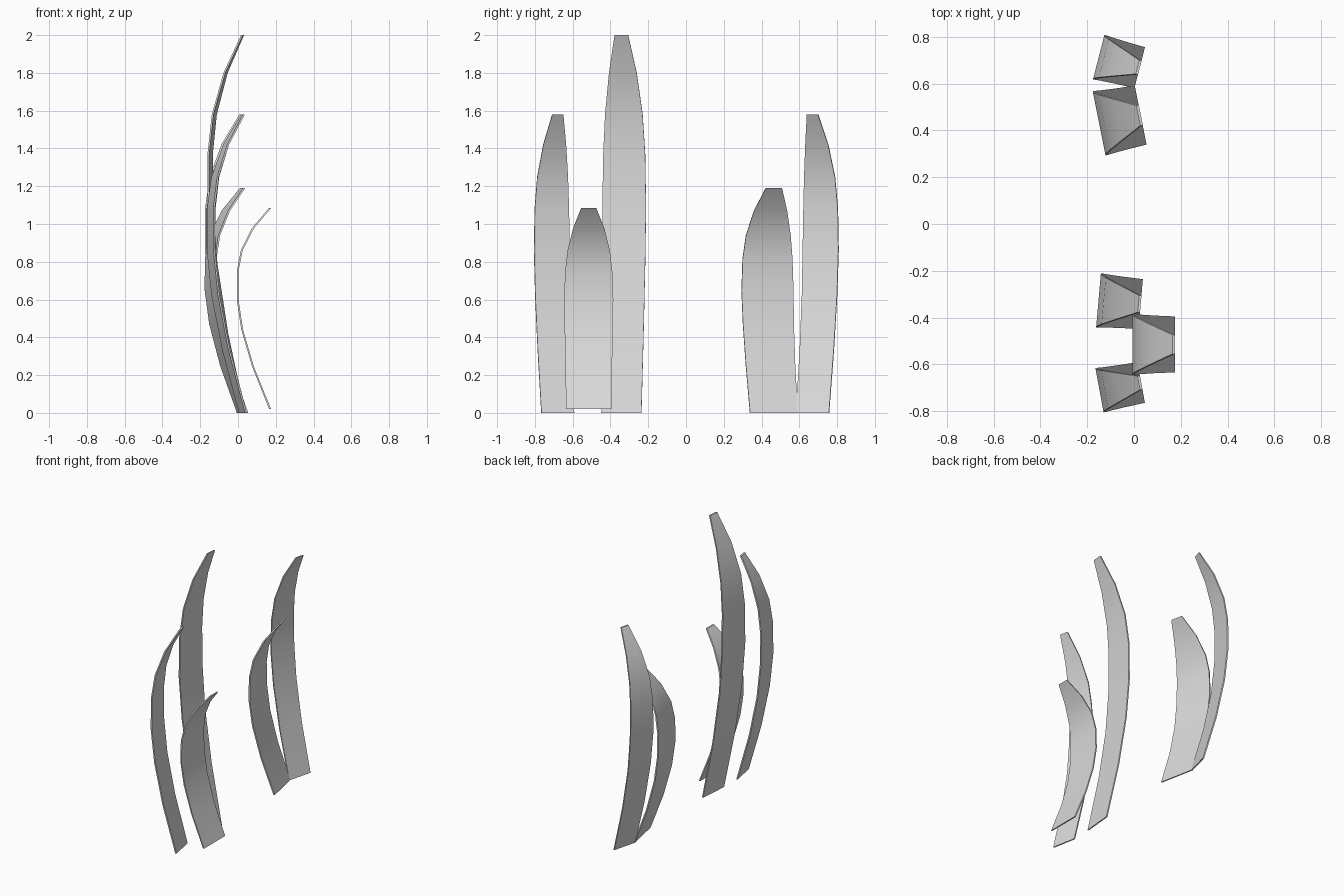
import bpy, bmesh, math
from mathutils import Matrix, Vector

cube = bpy.data.objects.get("Cube")
if cube:
    bpy.data.objects.remove(cube, do_unlink=True)

grey = bpy.data.materials.new("light grey")
grey.use_nodes = True
COLOUR = (0.7, 0.7, 0.7, 1)
grey.diffuse_color = COLOUR
grey.node_tree.nodes["Principled BSDF"].inputs["Base Color"].default_value = COLOUR

# Shared blade profile: bow along x, height fraction, width fraction
PROFILE = [(0, 0, .92), (-.09, .21, .95), (-.148, .395, .98), (-.172, .545, 1),
           (-.172, .685, .96), (-.15, .79, .86), (-.09, .9, .635), (0, 1, .31)]
THICKNESS = 0.009


def blade(name, x, y, bottom, top, half_width, turn):
    """A thin curved blade bowed towards -x, turned about its foot."""
    height = top - bottom
    points = [Vector((bow, 0, f * height)) for bow, f, w in PROFILE]
    bm = bmesh.new()
    rings = []
    for i, (p, (bow, f, w)) in enumerate(zip(points, PROFILE)):
        along = points[min(i + 1, len(points) - 1)] - points[max(i - 1, 0)]
        dx = THICKNESS / 2 * along.length / along.z
        hw = half_width * w
        rings.append([bm.verts.new((p.x + sx * dx, sy * hw, p.z))
                      for sx, sy in ((-1, -1), (1, -1), (1, 1), (-1, 1))])
    for low, high in zip(rings, rings[1:]):
        for k in range(4):
            n = (k + 1) % 4
            bm.faces.new((low[k], low[n], high[n], high[k]))
    bm.faces.new(rings[0][::-1])
    bm.faces.new(rings[-1])
    bmesh.ops.recalc_face_normals(bm, faces=bm.faces)
    bm.transform(Matrix.Translation((x, y, bottom)) @
                 Matrix.Rotation(math.radians(turn), 4, "Z"))
    mesh = bpy.data.meshes.new(name)
    bm.to_mesh(mesh)
    bm.free()
    mesh.materials.append(grey)
    obj = bpy.data.objects.new(name, mesh)
    bpy.context.collection.objects.link(obj)
    bpy.ops.object.select_all(action="DESELECT")
    obj.select_set(True)
    bpy.context.view_layer.objects.active = obj
    bpy.ops.object.shade_smooth_by_angle(angle=math.radians(30))


# Front cluster of three, back cluster of two
blade("front_tall_blade", .024, -.342, 0, 2, .116, -5)
blade("front_outer_blade", .026, -.679, 0, 1.58, .096, 10.5)
blade("front_short_blade", .17, -.515, .02, 1.085, .13, 0)
blade("back_short_blade", .024, .465, 0, 1.19, .14, 11.3)
blade("back_outer_blade", .02, .67, 0, 1.58, .098, -14.5)
